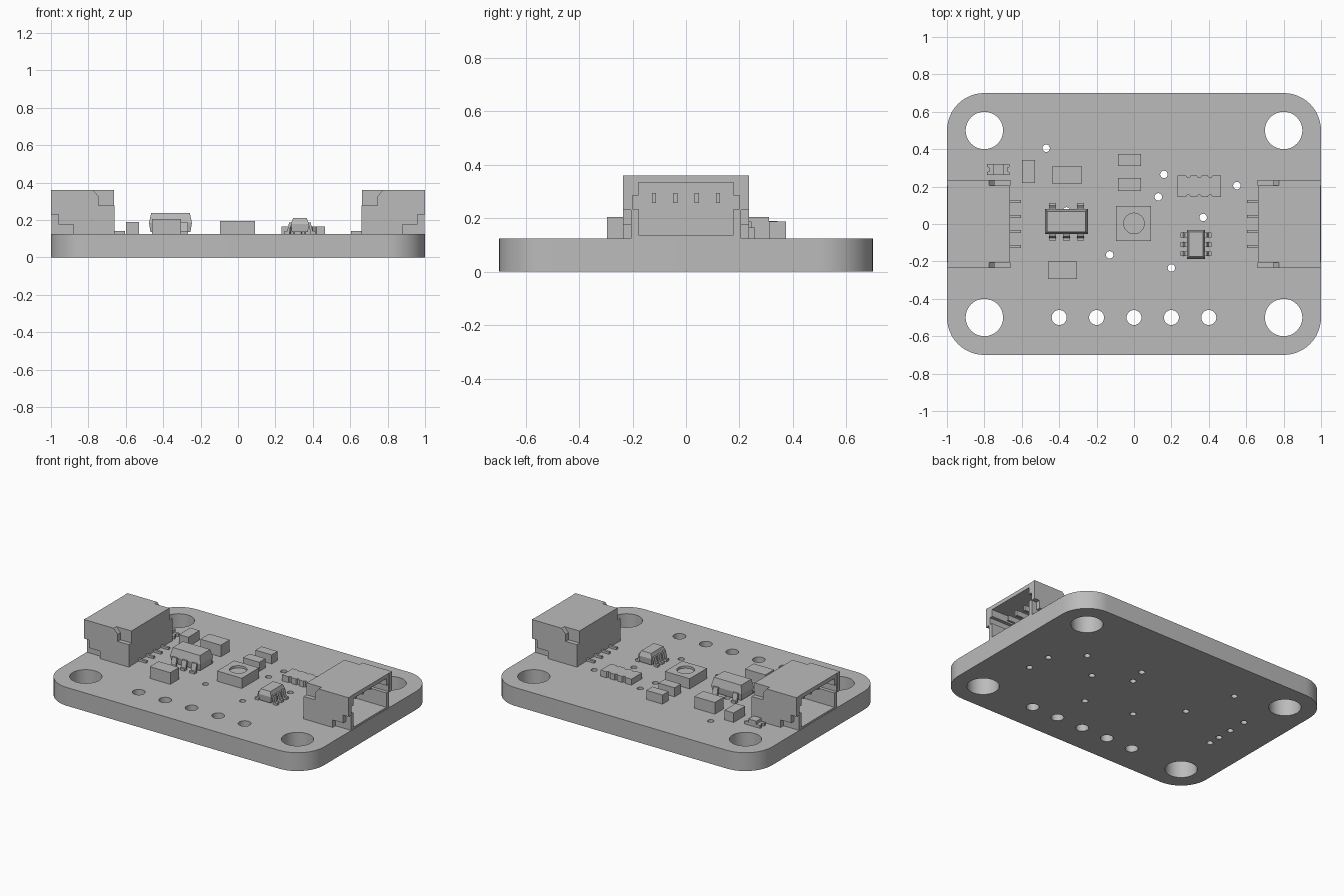
import bpy, bmesh, math
from mathutils import Vector

cube = bpy.data.objects.get("Cube")
if cube:
    bpy.data.objects.remove(cube, do_unlink=True)

GREY = (0.5, 0.5, 0.5, 1)
grey = bpy.data.materials.new("plain grey")
grey.use_nodes = True
grey.diffuse_color = GREY
grey.node_tree.nodes["Principled BSDF"].inputs["Base Color"].default_value = GREY

TOP = 0.125  # upper face of the board


def circle(x, y, r, n=32):
    return [(x + r * math.cos(math.tau * i / n), y + r * math.sin(math.tau * i / n)) for i in range(n)]


def rect(x0, x1, y0, y1):
    return [(x0, y0), (x1, y0), (x1, y1), (x0, y1)]


def rounded(hx, hy, r, n=12):
    pts = []
    for q, (sx, sy) in enumerate([(1, 1), (-1, 1), (-1, -1), (1, -1)]):
        for i in range(n + 1):
            a = math.pi / 2 * (q + i / n)
            pts.append((sx * (hx - r) + r * math.cos(a), sy * (hy - r) + r * math.sin(a)))
    return pts


def solid(bm, outline, lo, hi, axis="z", holes=()):
    """Extrude a flat outline, with holes, along an axis and add it to bm."""
    curve = bpy.data.curves.new("outline", "CURVE")
    curve.dimensions, curve.fill_mode = "2D", "BOTH"
    curve.extrude = abs(hi - lo) / 2
    for pts in (outline, *holes):
        spline = curve.splines.new("POLY")
        spline.points.add(len(pts) - 1)
        for p, (u, v) in zip(spline.points, pts):
            p.co = (u, v, 0, 1)
        spline.use_cyclic_u = True
    ob = bpy.data.objects.new("outline", curve)
    bpy.context.collection.objects.link(ob)
    mesh = bpy.data.meshes.new_from_object(ob.evaluated_get(bpy.context.evaluated_depsgraph_get()))
    mid = (lo + hi) / 2
    for vert in mesh.vertices:
        u, v, w = vert.co.x, vert.co.y, vert.co.z + mid
        vert.co = {"z": (u, v, w), "x": (w, u, v), "y": (u, w, v)}[axis]
    bm.from_mesh(mesh)
    bpy.data.objects.remove(ob)
    bpy.data.curves.remove(curve)
    bpy.data.meshes.remove(mesh)


def box(bm, x0, x1, y0, y1, z0, z1):
    solid(bm, rect(x0, x1, y0, y1), z0, z1)


def finish(name, bm, smooth=False):
    bmesh.ops.remove_doubles(bm, verts=bm.verts, dist=0.0002)
    bmesh.ops.recalc_face_normals(bm, faces=bm.faces)
    mesh = bpy.data.meshes.new(name)
    bm.to_mesh(mesh)
    bm.free()
    mesh.materials.clear()
    mesh.materials.append(grey)
    for p in mesh.polygons:
        p.material_index = 0
        p.use_smooth = False
    ob = bpy.data.objects.new(name, mesh)
    bpy.context.collection.objects.link(ob)
    if smooth:
        bpy.ops.object.select_all(action="DESELECT")
        ob.select_set(True)
        bpy.context.view_layer.objects.active = ob
        bpy.ops.object.shade_smooth_by_angle(angle=math.radians(30))
    return ob


# Board with mounting holes, header holes and vias
holes = [circle(sx * 0.8, sy * 0.5, 0.1, 48) for sx in (-1, 1) for sy in (-1, 1)]
holes += [circle(0.2 * i, -0.5, 0.04) for i in range(-2, 3)]
vias = [(-0.47, 0.405), (0.16, 0.265), (0.13, 0.145), (0.55, 0.205), (0.37, 0.035), (0.2, -0.235),
        (-0.13, -0.165), (-0.36, 0.07), (0.73, -0.137), (0.72, 0.033),
        (-0.725, 0.195), (-0.725, 0.063), (-0.725, -0.046), (-0.725, -0.133)]
holes += [circle(x, y, 0.02, 20) for x, y in vias]
bm = bmesh.new()
solid(bm, rounded(1, 0.7, 0.2), 0, TOP, holes=holes)
finish("board", bm, smooth=True)

# Side-entry sockets, one at each end
CHEEK = [(1, 0.23), (0.96, 0.23), (0.96, 0.176), (0.88, 0.176), (0.88, TOP), (0.66, TOP),
         (0.66, 0.278), (0.745, 0.278), (0.745, 0.326), (0.775, 0.36), (1, 0.36)]
MOUTH = [(0.177, 0.137), (0.177, 0.235), (0.2, 0.235), (0.2, 0.285), (0.177, 0.285), (0.177, 0.333)]
mouth = MOUTH + [(-y, z) for y, z in reversed(MOUTH)]
for side, s in (("left", 1), ("right", -1)):
    bm = bmesh.new()
    solid(bm, rect(-0.205, 0.205, TOP, 0.36), s * 0.72, s * 0.998, "x", [mouth])
    solid(bm, rect(-0.205, 0.205, TOP, 0.36), s * 0.662, s * 0.72, "x")
    for t in (-1, 1):
        solid(bm, [(s * x, z) for x, z in CHEEK], t * 0.205, t * 0.235, "y")
    finish(side + "_socket", bm)
    bm = bmesh.new()
    for y in (-0.12, -0.04, 0.04, 0.12):
        solid(bm, rect(y - 0.008, y + 0.008, 0.258, 0.294), s * 0.71, s * 0.92, "x")
        solid(bm, rect(y - 0.008, y + 0.008, TOP, 0.14), s * 0.605, s * 0.67, "x")
    finish(side + "_socket_pins", bm)

# Plain block parts: x range, y range, top height
blocks = {
    "front_capacitor": (-0.46, -0.305, -0.295, -0.2, 0.205),
    "back_capacitor": (-0.435, -0.28, 0.214, 0.31, 0.205),
    "upright_resistor": (-0.6, -0.53, 0.22, 0.342, 0.19),
    "centre_resistor": (-0.085, 0.037, 0.177, 0.245, 0.187),
    "rear_resistor": (-0.085, 0.037, 0.31, 0.375, 0.187),
}
for name, (x0, x1, y0, y1, z) in blocks.items():
    bm = bmesh.new()
    box(bm, x0, x1, y0, y1, TOP, z)
    finish(name, bm)

# Square sensor with a round recess in its lid
square = rect(-0.095, 0.092, -0.09, 0.096)
bm = bmesh.new()
solid(bm, square, TOP, 0.18)
solid(bm, square, 0.18, 0.195, holes=[circle(0, 0.003, 0.055)])
finish("sensor", bm)

# Resistor array with scalloped long edges
bm = bmesh.new()
edge = [(0.232, 0.145)]
for i in range(1, 4):
    cx = 0.232 + 0.0583 * i
    edge += [(cx - 0.012, 0.145), (cx - 0.006, 0.155), (cx + 0.006, 0.155), (cx + 0.012, 0.145)]
edge += [(0.465, 0.145)]
solid(bm, edge + [(x, 0.403 - y) for x, y in reversed(edge)], TOP, 0.166)
finish("resistor_array", bm)

# Indicator light: notched base, raised lens
bm = bmesh.new()
box(bm, -0.755, -0.695, 0.262, 0.32, TOP, 0.166)
for s in (-1, 1):
    x = -0.725
    solid(bm, [(x + s * 0.03, 0.262), (x + s * 0.06, 0.262), (x + s * 0.06, 0.277), (x + s * 0.048, 0.282),
               (x + s * 0.048, 0.3), (x + s * 0.06, 0.305), (x + s * 0.06, 0.32), (x + s * 0.03, 0.32)],
          TOP, 0.145)
finish("indicator_light", bm)


def chip(name, cx, cy, hx, hy, levels, leads, axis, reach):
    """Bevelled chip body with bent legs; leads are (side, offset along the edge)."""
    bm = bmesh.new()
    rings = [[bm.verts.new((cx + a * (hx - d), cy + b * (hy - d), z))
              for a, b in ((-1, -1), (1, -1), (1, 1), (-1, 1))] for z, d in levels]
    bm.faces.new(rings[0])
    bm.faces.new(rings[-1])
    for low, high in zip(rings, rings[1:]):
        for i in range(4):
            j = (i + 1) % 4
            bm.faces.new((low[i], low[j], high[j], high[i]))
    finish(name + "_body", bm)
    bm = bmesh.new()
    half, mid, across = (hx, cx, cy) if axis == "y" else (hy, cy, cx)
    for s, off in leads:
        leg = [(-0.01, 0.186), (0.01, 0.186), (0.02, 0.14), (reach, 0.14), (reach, TOP),
               (0.008, TOP), (0.002, 0.17), (-0.01, 0.17)]
        pts = [(mid + s * (half + d), z) for d, z in leg]
        solid(bm, pts, across + off - 0.018 * half / 0.067, across + off + 0.018 * half / 0.067, axis)
    finish(name + "_legs", bm)


# Five-leg regulator and six-leg converter
chip("regulator", -0.361, 0.013, 0.115, 0.067, [(0.137, 0.008), (0.185, 0), (0.238, 0.012)],
     [(1, -0.075), (1, 0.075), (-1, -0.075), (-1, 0), (-1, 0.075)], "x", 0.033)
chip("converter", 0.331, -0.109, 0.048, 0.077, [(0.135, 0.005), (0.178, 0), (0.21, 0.011)],
     [(s, o) for s in (-1, 1) for o in (-0.05, 0, 0.05)], "y", 0.035)
